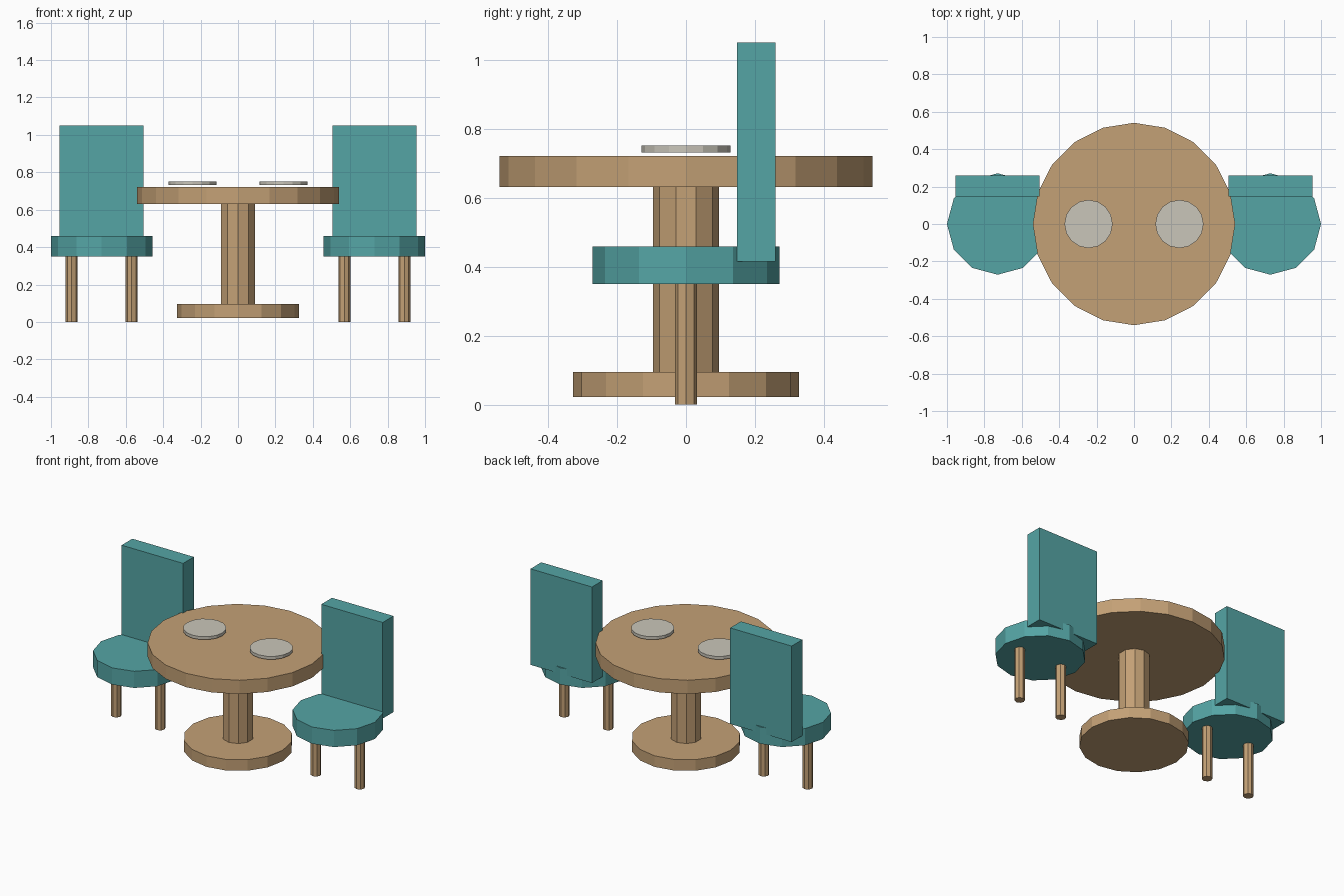
import bpy
import math

if "Cube" in bpy.data.objects:
    bpy.data.objects.remove(bpy.data.objects["Cube"])


def make_material(name, rgb):
    mat = bpy.data.materials.new(name)
    mat.diffuse_color = (*rgb, 1.0)
    mat.use_nodes = True
    mat.node_tree.nodes["Principled BSDF"].inputs["Base Color"].default_value = mat.diffuse_color
    return mat


WOOD = make_material("tan_wood", (0.55, 0.355, 0.18))
TEAL = make_material("teal_upholstery", (0.09, 0.375, 0.375))
CERAMIC = make_material("pale_ceramic", (0.59, 0.565, 0.49))


def disc(name, x, radius, z0, z1, sides, mat):
    """Upright flat-shaded cylinder between two heights."""
    bpy.ops.mesh.primitive_cylinder_add(
        vertices=sides, radius=radius, depth=z1 - z0,
        location=(x, 0, (z0 + z1) / 2))
    obj = bpy.context.object
    obj.name = name
    obj.data.materials.append(mat)
    return obj


def box(name, center, size, mat):
    bpy.ops.mesh.primitive_cube_add(size=1, location=center)
    obj = bpy.context.object
    obj.name = name
    obj.scale = size
    obj.data.materials.append(mat)
    return obj


# Pedestal table
disc("table_base", 0, 0.327, 0.022, 0.095, 16, WOOD)
disc("table_column", 0, 0.095, 0.095, 0.63, 10, WOOD)
disc("table_top", 0, 0.541, 0.63, 0.721, 20, WOOD)

for side, s in (("left", -1), ("right", 1)):
    # Plate floating just above the table top
    disc(f"{side}_plate", s * 0.243, 0.129, 0.731, 0.751, 16, CERAMIC)

    # Chair: round seat, slab back, two legs
    cx = s * 0.729
    disc(f"{side}_seat", cx, 0.271, 0.349, 0.459, 12, TEAL)
    box(f"{side}_chair_back", (cx, 0.204, 0.732), (0.449, 0.112, 0.634), TEAL)
    for leg, t in (("outer", 1), ("inner", -1)):
        disc(f"{side}_{leg}_leg", cx + s * t * 0.16, 0.032, 0, 0.349, 8, WOOD)
